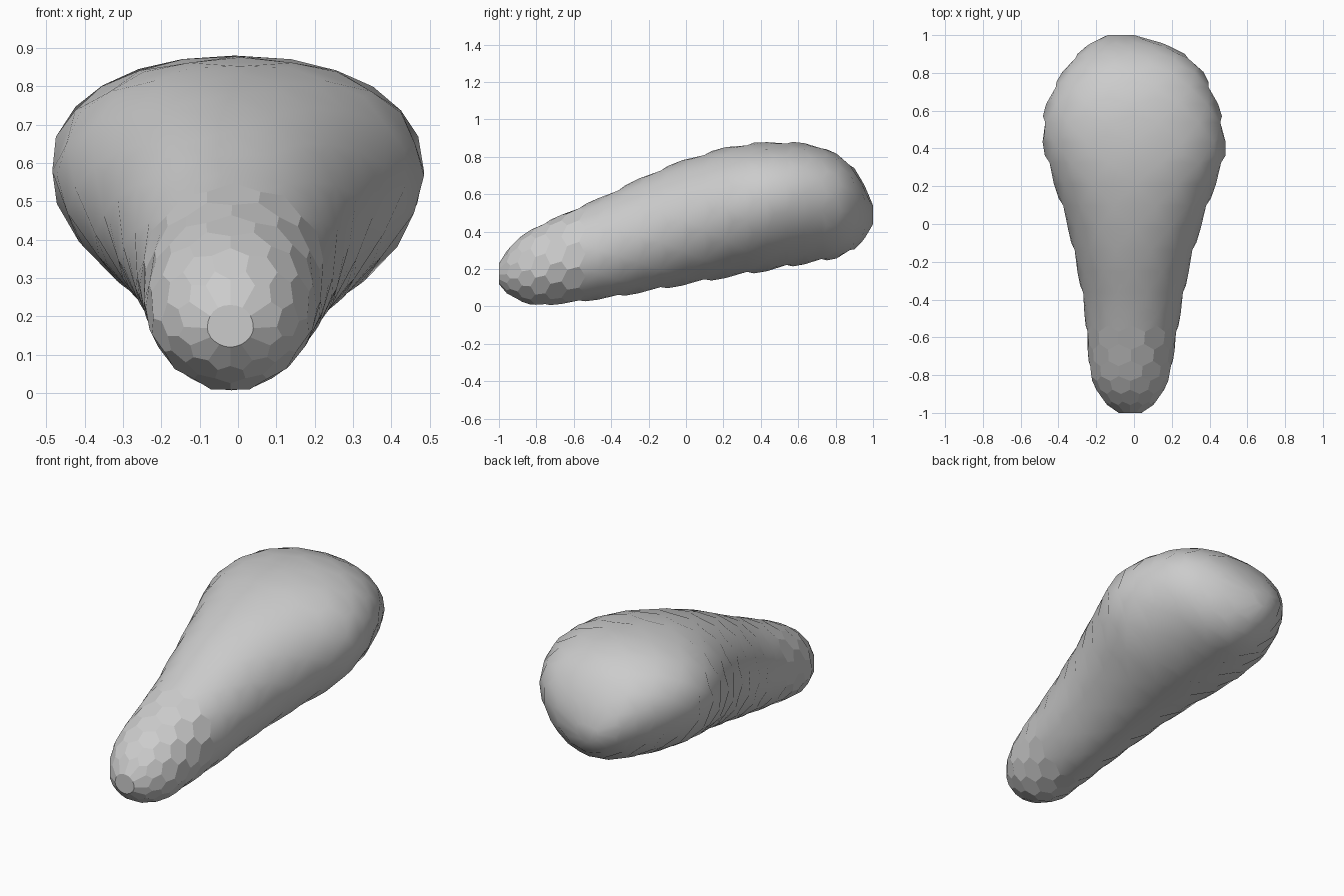
import bpy
import bmesh
import math

if "Cube" in bpy.data.objects:
    bpy.data.objects.remove(bpy.data.objects["Cube"], do_unlink=True)

# Cross-section extents along the length: y, left edge, right edge, bottom, top
STATIONS = [
    (-1, -.08, .04, .12, .23), (-.97, -.13, .09, .08, .28),
    (-.92, -.18, .14, .04, .35), (-.8, -.235, .195, 0, .43),
    (-.6, -.25, .225, .02, .52), (-.4, -.27, .26, .045, .61),
    (-.2, -.31, .3, .08, .71), (0, -.355, .36, .115, .79),
    (.2, -.42, .43, .15, .85), (.35, -.47, .485, .175, .875),
    (.47, -.49, .485, .195, .88), (.6, -.48, .46, .22, .88),
    (.72, -.43, .41, .24, .855), (.82, -.37, .36, .26, .81),
    (.9, -.3, .27, .305, .74), (.96, -.23, .15, .365, .64),
    (1, -.14, .0, .44, .54),
]
SIDES = 12        # hexagonal cells around the body
RINGS = 23        # zigzag rings along the body
FACETED_END = -0.6


def section(y):
    """Interpolated extents of the cross-section at y."""
    for a, b in zip(STATIONS, STATIONS[1:]):
        if y <= b[0]:
            f = (y - a[0]) / (b[0] - a[0])
            return [p + (q - p) * f for p, q in zip(a[1:], b[1:])]
    return STATIONS[-1][1:]


def surface_point(y, angle):
    """Point on a rounded section that is fuller above than below."""
    left, right, bottom, top = section(y)
    centre_x = (left + right) / 2
    widest = bottom + (top - bottom) * (0.53 + 0.08 * y)
    c, s = math.cos(angle), math.sin(angle)
    power = 0.92 if s > 0 else 1.08
    x = centre_x + math.copysign(abs(c) ** power, c) * (right - left) / 2
    rise = (top - widest) if s > 0 else (widest - bottom)
    z = widest + math.copysign(abs(s) ** power, s) * rise
    return x, y, z


def length_at(t):
    """Rings crowd together towards both rounded ends."""
    t = min(max(t, 0), 1)
    return 0.5 * (2 * t - 1) - 0.5 * math.cos(math.pi * t)


# Body: a sleeve of staggered hexagonal cells
bm = bmesh.new()
rings = []
around = 2 * SIDES
for k in range(RINGS):
    ring = []
    for j in range(around):
        shift = 0 if k in (0, RINGS - 1) else (-1) ** (j + k) / 6
        y = length_at((k + shift) / (RINGS - 1))
        ring.append(bm.verts.new(surface_point(y, math.pi * j / SIDES)))
    rings.append(ring)

for k in range(RINGS - 1):
    low, high = rings[k], rings[k + 1]
    for j in range(k % 2, around, 2):
        span = [(j + i) % around for i in range(3)]
        bm.faces.new([low[i] for i in span] + [high[i] for i in reversed(span)])

# Rounded ends closed with one flat cell each
bm.faces.new(list(reversed(rings[0])))
bm.faces.new(rings[-1])
bmesh.ops.recalc_face_normals(bm, faces=bm.faces)

mesh = bpy.data.meshes.new("body")
bm.to_mesh(mesh)
bm.free()
body = bpy.data.objects.new("body", mesh)
bpy.context.collection.objects.link(body)

# Smooth body with a faceted narrow end
bpy.context.view_layer.objects.active = body
body.select_set(True)
bpy.ops.object.shade_smooth_by_angle(angle=math.radians(40))
for poly in mesh.polygons:
    poly.use_smooth = poly.center.y > FACETED_END

# Plain grey
grey = bpy.data.materials.new("plain grey")
grey.use_nodes = True
colour = (0.6, 0.6, 0.6, 1)
grey.diffuse_color = colour
grey.node_tree.nodes["Principled BSDF"].inputs["Base Color"].default_value = colour
mesh.materials.append(grey)
